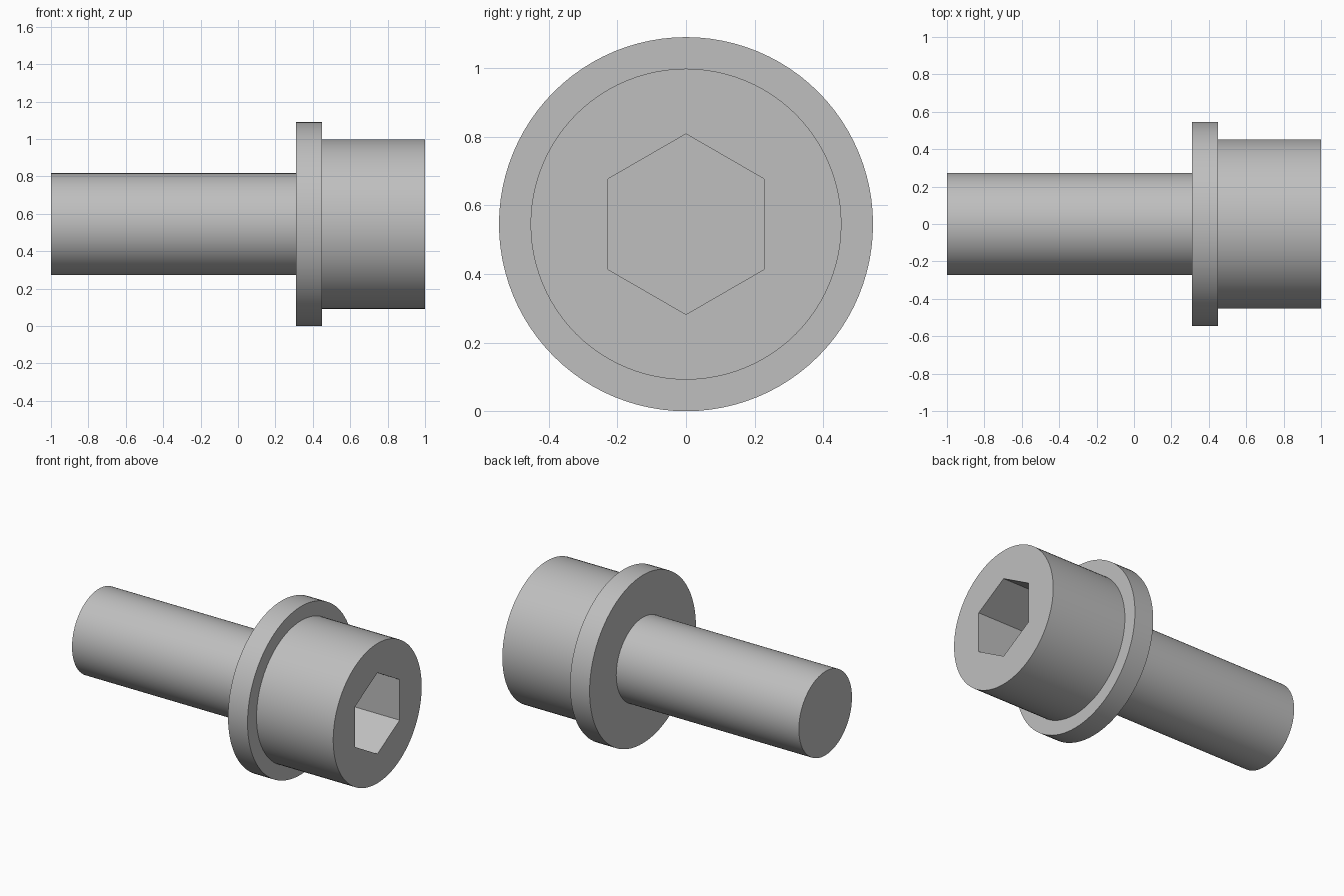
import bpy
import bmesh
from math import sin, cos, tau, radians

cube = bpy.data.objects.get("Cube")
if cube:
    bpy.data.objects.remove(cube, do_unlink=True)

AXIS_Z = 0.545      # height of the bolt axis
SEGMENTS = 96
SOCKET_FLOOR = 0.58

steel = bpy.data.materials.new("grey_steel")
steel.use_nodes = True
colour = (0.52, 0.52, 0.52, 1)
steel.diffuse_color = colour
steel.node_tree.nodes["Principled BSDF"].inputs["Base Color"].default_value = colour

bm = bmesh.new()


def ring(x, radius, sides):
    """Ring of vertices around the bolt axis, first one at the top."""
    return [bm.verts.new((x, radius * sin(tau * i / sides),
                          AXIS_Z + radius * cos(tau * i / sides)))
            for i in range(sides)]


def join(a, b):
    """Wall of quads between two rings with equal sides."""
    n = len(a)
    for i in range(n):
        j = (i + 1) % n
        bm.faces.new((a[i], a[j], b[j], b[i]))


# Turned body: shank, flange, head as (x, radius)
profile = [(-1, 0.272), (0.31, 0.272), (0.31, 0.545),
           (0.45, 0.545), (0.45, 0.453), (1, 0.453)]
rings = [ring(x, r, SEGMENTS) for x, r in profile]
for a, b in zip(rings, rings[1:]):
    join(a, b)
bm.faces.new(rings[0])

# Hexagonal socket
mouth = ring(1, 0.263, 6)
floor = ring(SOCKET_FLOOR, 0.263, 6)
join(mouth, floor)
bm.faces.new(floor)

# Head end face around the socket
edges = [bm.edges.get((loop[i - 1], loop[i]))
         for loop in (rings[-1], mouth) for i in range(len(loop))]
bmesh.ops.triangle_fill(bm, edges=edges, use_beauty=True, normal=(1, 0, 0))
bmesh.ops.recalc_face_normals(bm, faces=bm.faces)

mesh = bpy.data.meshes.new("flanged_socket_bolt")
bm.to_mesh(mesh)
bm.free()
mesh.materials.append(steel)
bolt = bpy.data.objects.new("flanged_socket_bolt", mesh)
bpy.context.collection.objects.link(bolt)

# Smooth round walls, sharp rims
bpy.ops.object.select_all(action='DESELECT')
bolt.select_set(True)
bpy.context.view_layer.objects.active = bolt
bpy.ops.object.shade_smooth_by_angle(angle=radians(30))
